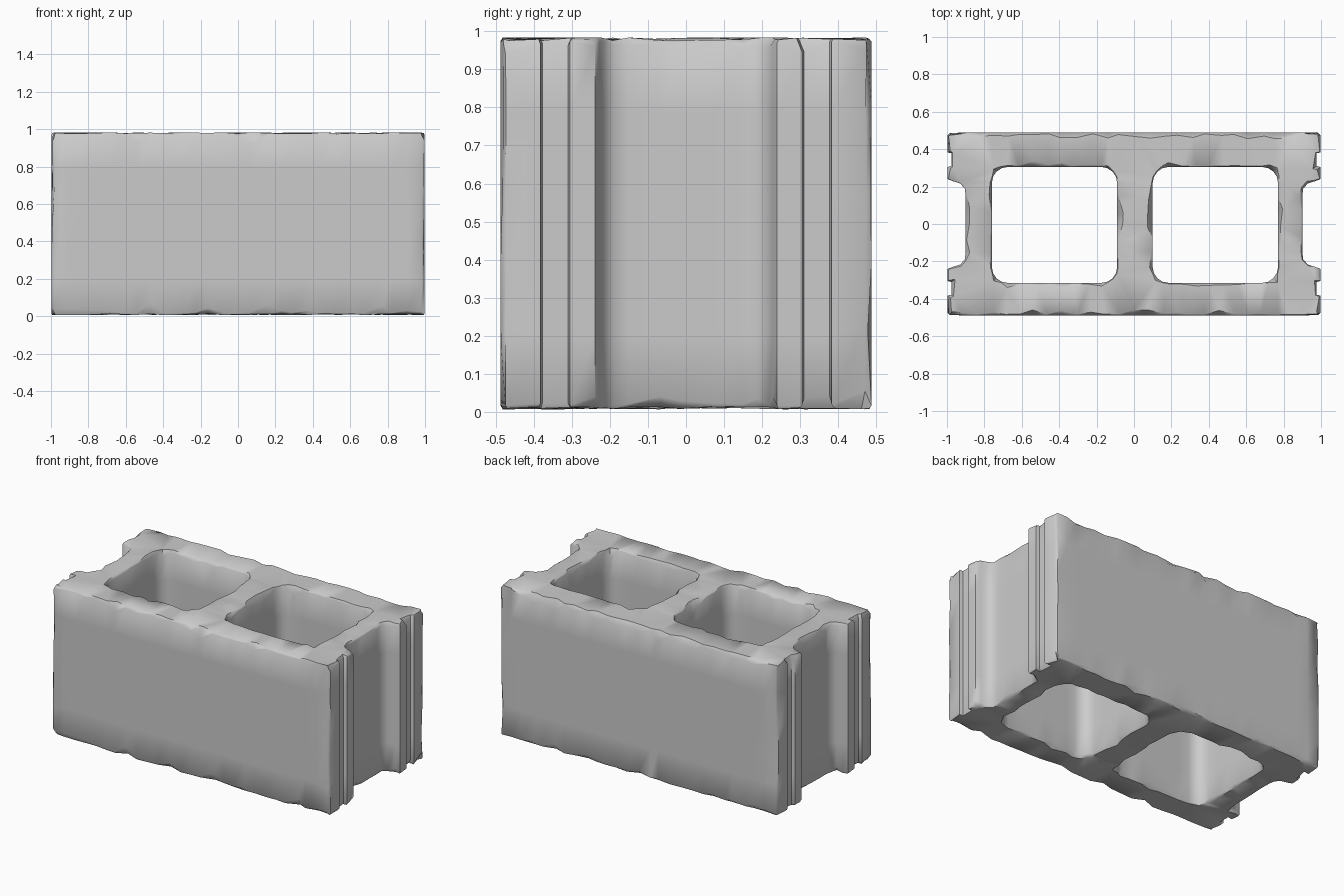
import bpy, bmesh, math, random
from mathutils import Vector

if "Cube" in bpy.data.objects:
    bpy.data.objects.remove(bpy.data.objects["Cube"])

random.seed(7)
Z0, Z1 = 0.01, 0.98

# One quarter of the outline: end recess, tongue, groove, outer corner
quarter = [(0.90, 0.15), (0.905, 0.19), (0.93, 0.217), (0.965, 0.228), (0.997, 0.24),
           (0.997, 0.305), (0.975, 0.31), (0.975, 0.378), (0.997, 0.383),
           (0.998, 0.475), (0.985, 0.488)]


def mirrored(sx, sy):
    return [(x * sx, y * sy) for x, y in quarter]


outline = (quarter + mirrored(-1, 1)[::-1] + mirrored(-1, -1) + mirrored(1, -1)[::-1])


def rounded_hole(x0, x1, y0, y1, r=0.085):
    """Clockwise rounded rectangle, so the solid lies on its left."""
    pts = []
    for cx, cy, start in ((x1 - r, y1 - r, 0), (x0 + r, y1 - r, 90),
                          (x0 + r, y0 + r, 180), (x1 - r, y0 + r, 270)):
        for k in range(5):
            a = math.radians(start + 22.5 * k)
            pts.append((cx + r * math.cos(a), cy + r * math.sin(a)))
    return pts[::-1]


def resample(pts, step=0.075):
    out = []
    for i, p in enumerate(pts):
        a, b = Vector(p), Vector(pts[(i + 1) % len(pts)])
        n = max(1, round((b - a).length / step))
        for k in range(n):
            jitter = random.uniform(-0.2, 0.2) if k else 0
            out.append(a.lerp(b, (k + jitter) / n))
    return out


def chip():
    """Mostly small wear with an occasional larger bite."""
    return 0.005 + 0.028 * random.random() ** 3


bm = bmesh.new()
caps = {"bottom": [], "top": []}


def add_wall(pts):
    """Vertical wall along a loop, with worn top and bottom rims."""
    pts = resample(pts)
    n = len(pts)
    rings = [[] for _ in range(8)]
    for i, p in enumerate(pts):
        t = ((pts[(i + 1) % n] - p).normalized() + (p - pts[i - 1]).normalized()).normalized()
        inward = Vector((-t.y, t.x))
        corner = abs(p.x) > 0.97 and abs(p.y) > 0.46
        low, high = chip(), chip()
        zs = [Z0, Z0 + low * random.uniform(0.8, 2.2)]
        zs += [Z0 + (Z1 - Z0) * f for f in (0.2, 0.4, 0.6, 0.8)]
        zs += [Z1 - high * random.uniform(0.8, 2.2), Z1]
        for j, z in enumerate(zs):
            d = low if j == 0 else high if j == 7 else 0
            if corner:
                d += 0.014 * random.random() ** 2
                if 2 <= j <= 5:
                    z += random.uniform(-0.03, 0.03)
            q = p + inward * d
            if j in (0, 7):
                z += random.uniform(-0.004, 0.004)
            rings[j].append(bm.verts.new((q.x, q.y, z)))
    for lo, hi in zip(rings, rings[1:]):
        for i in range(n):
            k = (i + 1) % n
            bm.faces.new((lo[i], lo[k], hi[k], hi[i]))
    for name, ring in (("bottom", rings[0]), ("top", rings[-1])):
        caps[name] += [bm.edges.get((ring[i], ring[(i + 1) % n])) for i in range(n)]


# Outer wall and the two cores
add_wall(outline)
add_wall(rounded_hole(-0.76, -0.09, -0.315, 0.305))
add_wall(rounded_hole(0.10, 0.77, -0.315, 0.305))

# Flat top and bottom around the cores
for name, nz in (("bottom", -1), ("top", 1)):
    bmesh.ops.triangle_fill(bm, edges=caps[name], use_beauty=True, normal=(0, 0, nz))
bmesh.ops.recalc_face_normals(bm, faces=bm.faces)

mesh = bpy.data.meshes.new("concrete_block")
bm.to_mesh(mesh)
bm.free()
block = bpy.data.objects.new("concrete_block", mesh)
bpy.context.collection.objects.link(block)
bpy.context.view_layer.objects.active = block
block.select_set(True)
bpy.ops.object.shade_smooth_by_angle(angle=math.radians(50))
